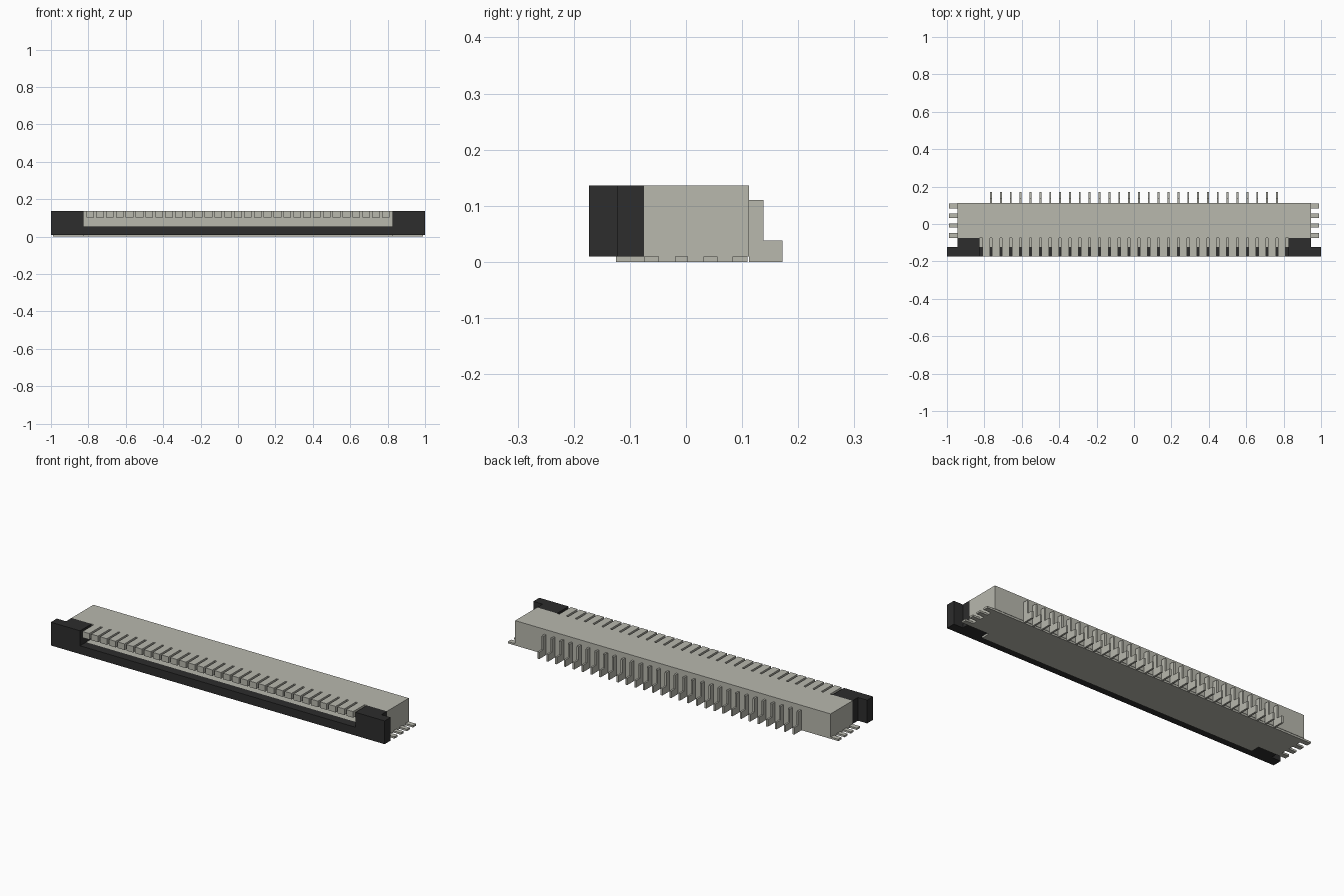
import bpy
import bmesh

cube = bpy.data.objects.get("Cube")
if cube:
    bpy.data.objects.remove(cube, do_unlink=True)


def material(name, colour):
    mat = bpy.data.materials.new(name)
    mat.use_nodes = True
    mat.diffuse_color = colour
    mat.node_tree.nodes["Principled BSDF"].inputs["Base Color"].default_value = colour
    return mat


grey = material("warm_grey", (0.479, 0.479, 0.423, 1))
black = material("soft_black", (0.026, 0.026, 0.026, 1))


def prism(name, mat, outline, start, end, axis="z"):
    """Extrude a flat outline between two positions along z (xy outline) or x (yz outline)."""
    bm = bmesh.new()

    def place(p, d):
        return (p[0], p[1], d) if axis == "z" else (d, p[0], p[1])

    low = [bm.verts.new(place(p, start)) for p in outline]
    high = [bm.verts.new(place(p, end)) for p in outline]
    bm.faces.new(low)
    bm.faces.new(high)
    for i in range(len(outline)):
        j = (i + 1) % len(outline)
        bm.faces.new((low[i], low[j], high[j], high[i]))
    bmesh.ops.recalc_face_normals(bm, faces=bm.faces)
    mesh = bpy.data.meshes.new(name)
    bm.to_mesh(mesh)
    bm.free()
    mesh.materials.append(mat)
    obj = bpy.data.objects.new(name, mesh)
    bpy.context.collection.objects.link(obj)
    return obj


def mirrored(points):
    """Close a right-hand outline with its mirror image across x = 0."""
    return points + [(-x, y) for x, y in reversed(points)]


BACK, FACE, LIP, FRONT = 0.112, -0.075, -0.122, -0.173
BASE, TOP, SILL = 0.01, 0.136, 0.055
BODY_X, MOUTH_X = 0.945, 0.825
PITCH, FINGERS = 0.0527, 31

# Housing with a lower lip that forms the floor of the mouth
prism("housing", grey, mirrored([(BODY_X, FACE), (BODY_X, BACK)]), BASE, TOP)
prism("mouth_floor", grey, mirrored([(MOUTH_X, LIP), (MOUTH_X, FACE)]), BASE, SILL)

# Base plate with solder tabs on both ends
edge = [(MOUTH_X, -0.125), (MOUTH_X, FACE)]
for y0, y1 in ((FACE, -0.048), (-0.02, 0.004), (0.031, 0.056), (0.083, 0.11)):
    edge += [(BODY_X, y0), (0.99, y0), (0.99, y1), (BODY_X, y1)]
prism("base_plate", grey, mirrored(edge), 0, BASE)

# Latch: front bar and L-shaped end blocks
prism("latch_bar", black, mirrored([(MOUTH_X, FRONT), (MOUTH_X, LIP)]), BASE, SILL)
for side, sign in (("left", 1), ("right", -1)):
    block = [(MOUTH_X, FRONT), (1, FRONT), (1, LIP), (BODY_X, LIP),
             (BODY_X, FACE), (MOUTH_X, FACE)]
    prism(side + "_latch_block", black, [(sign * x, y) for x, y in block], BASE, TOP)

# Row of fingers over the mouth
for i in range(FINGERS):
    x = (i - (FINGERS - 1) / 2) * PITCH
    prism("finger", grey, [(FRONT, 0.103), (FACE, 0.103), (FACE, TOP), (FRONT, TOP)],
          x - 0.0205, x + 0.0205, "x")

# Stepped pins along the back, one for each gap between fingers
pin = [(BACK, 0), (0.172, 0), (0.172, 0.038), (0.138, 0.038), (0.138, 0.11), (BACK, 0.11)]
for i in range(FINGERS - 1):
    x = (i - (FINGERS - 2) / 2) * PITCH
    prism("back_pin", grey, pin, x - 0.005, x + 0.005, "x")
